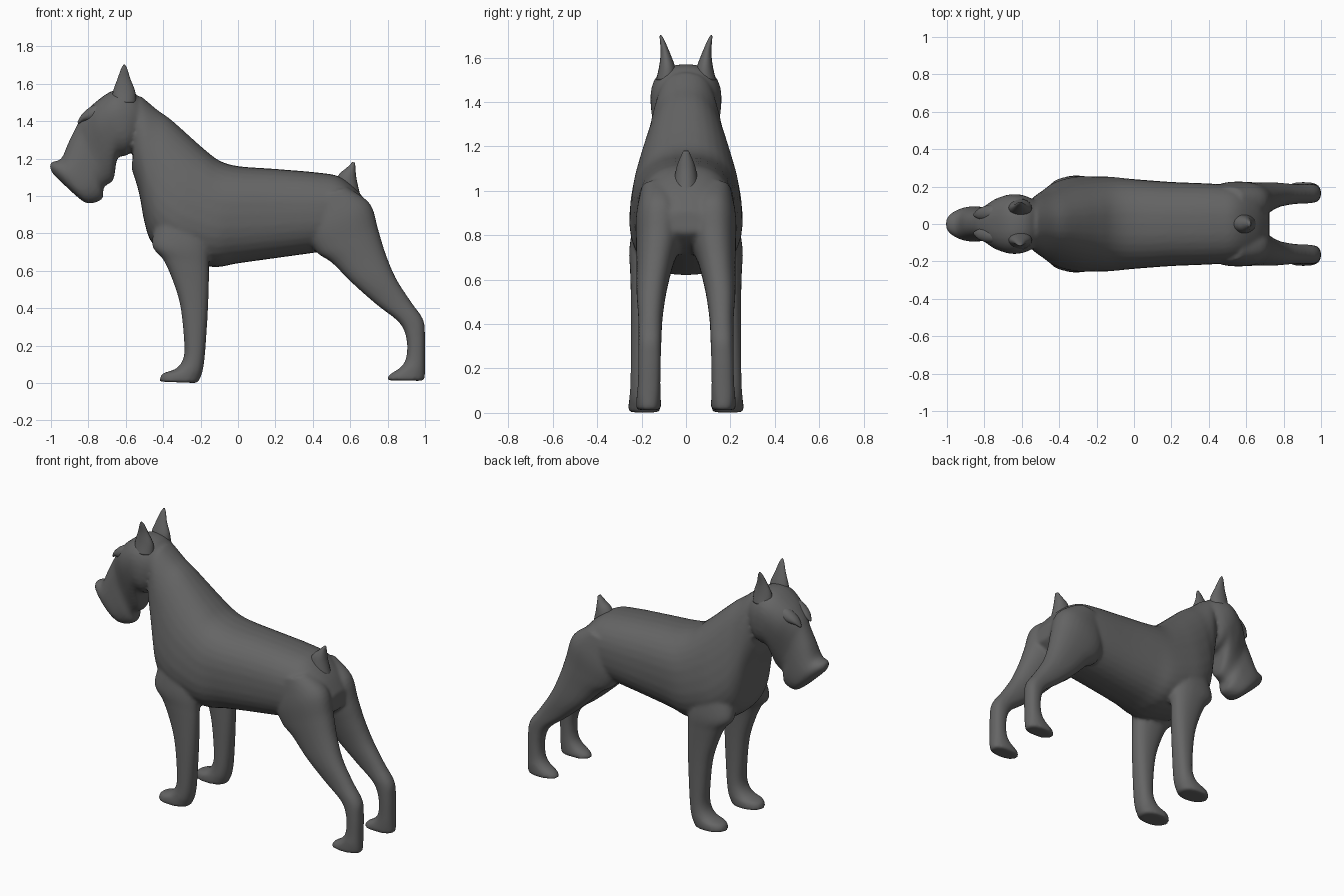
import bpy, bmesh, math
from mathutils import Vector

coat = bpy.data.materials.new("dark grey coat")
coat.diffuse_color = (0.13, 0.13, 0.13, 1)


def catmull(a, b, c, d, t):
    return [0.5 * (2 * q + (r - p) * t + (2 * p - 5 * q + 4 * r - s) * t * t
                   + (3 * q - p - 3 * r + s) * t ** 3) for p, q, r, s in zip(a, b, c, d)]


def loft(bm, rows, n=2.3, side=1, seg=32, steps=5):
    """Skin through rings; row = x1, z1, x2, z2 (ends in side view), half width, y centre, taper."""
    rows = [tuple(r) + (0,) * (7 - len(r)) for r in rows]
    dense = []
    for i in range(len(rows) - 1):
        p = rows[max(i - 1, 0)]
        s = rows[min(i + 2, len(rows) - 1)]
        dense += [catmull(p, rows[i], rows[i + 1], s, k / steps) for k in range(steps)]
    dense.append(rows[-1])
    rings = []
    for x1, z1, x2, z2, w, y0, k in dense:
        ring = []
        for j in range(seg):
            a = 2 * math.pi * j / seg
            c, s = math.cos(a), math.sin(a)
            c = math.copysign(abs(c) ** (2 / n), c)
            s = math.copysign(abs(s) ** (2 / n), s)
            ring.append(bm.verts.new(((x1 + x2) / 2 + c * (x2 - x1) / 2,
                                      side * (y0 + w * s * (1 - k * c)),
                                      (z1 + z2) / 2 + c * (z2 - z1) / 2)))
        rings.append(ring)
    for r, q in zip(rings, rings[1:]):
        for j in range(seg):
            m = (j + 1) % seg
            bm.faces.new((r[j], r[m], q[m], q[j]))
    bm.faces.new(rings[0][::-1])
    bm.faces.new(rings[-1])


def finish(bm, name, blend=False):
    bmesh.ops.recalc_face_normals(bm, faces=bm.faces[:])
    for f in bm.faces:
        f.smooth = True
    me = bpy.data.meshes.new(name)
    bm.to_mesh(me)
    bm.free()
    me.materials.append(coat)
    ob = bpy.data.objects.new(name, me)
    bpy.context.collection.objects.link(ob)
    if blend:
        r = ob.modifiers.new("merge", 'REMESH')
        r.mode = 'VOXEL'
        r.voxel_size = 0.011
        r.use_smooth_shade = True
        s = ob.modifiers.new("soften", 'SMOOTH')
        s.factor = 0.5
        s.iterations = 6
    return ob


# torso and neck, from rump to throat
torso = [(0.725, 0.81, 0.72, 0.91, 0.09), (0.66, 0.76, 0.655, 1.01, 0.16),
         (0.55, 0.72, 0.55, 1.10, 0.20), (0.43, 0.70, 0.43, 1.125, 0.215),
         (0.2, 0.668, 0.2, 1.145, 0.225), (0, 0.64, 0, 1.16, 0.24),
         (-0.12, 0.62, -0.10, 1.19, 0.25, 0, 0.08), (-0.24, 0.64, -0.18, 1.25, 0.25, 0, 0.15),
         (-0.36, 0.67, -0.27, 1.33, 0.242, 0, 0.2), (-0.46, 0.75, -0.36, 1.41, 0.215, 0, 0.2),
         (-0.50, 0.86, -0.43, 1.46, 0.185, 0, 0.15), (-0.53, 1.02, -0.49, 1.51, 0.16, 0, 0.1),
         (-0.57, 1.15, -0.52, 1.535, 0.135)]
front_leg = [(-0.43, 0.88, -0.18, 0.92, 0.08, 0.15), (-0.46, 0.74, -0.155, 0.74, 0.08, 0.175),
             (-0.40, 0.66, -0.155, 0.63, 0.068, 0.184), (-0.35, 0.55, -0.155, 0.54, 0.063, 0.186),
             (-0.31, 0.42, -0.16, 0.40, 0.061, 0.187), (-0.29, 0.25, -0.17, 0.24, 0.061, 0.188),
             (-0.29, 0.14, -0.18, 0.12, 0.063, 0.188), (-0.33, 0.078, -0.19, 0.06, 0.067, 0.188),
             (-0.405, 0.05, -0.20, 0.03, 0.071, 0.188), (-0.42, 0.008, -0.215, 0.0, 0.071, 0.188)]
hind_leg = [(0.40, 0.98, 0.58, 1.05, 0.07, 0.13), (0.38, 0.80, 0.705, 0.96, 0.105, 0.12),
            (0.42, 0.70, 0.75, 0.82, 0.10, 0.125), (0.50, 0.645, 0.79, 0.69, 0.083, 0.14),
            (0.61, 0.535, 0.845, 0.56, 0.068, 0.155), (0.74, 0.42, 0.925, 0.435, 0.055, 0.16),
            (0.86, 0.325, 0.99, 0.34, 0.052, 0.162), (0.90, 0.24, 1.0, 0.25, 0.051, 0.164),
            (0.90, 0.14, 1.0, 0.13, 0.051, 0.166), (0.87, 0.085, 1.0, 0.07, 0.054, 0.168),
            (0.81, 0.045, 1.0, 0.035, 0.056, 0.168), (0.795, 0.014, 0.995, 0.012, 0.056, 0.168)]
# skull, then muzzle and hanging beard to the nose
head = [(-0.55, 1.25, -0.50, 1.50, 0.12), (-0.60, 1.215, -0.57, 1.56, 0.152),
        (-0.645, 1.20, -0.665, 1.565, 0.158, 0, -0.1), (-0.665, 1.09, -0.765, 1.50, 0.128, 0, -0.3),
        (-0.70, 1.06, -0.83, 1.43, 0.098, 0, -0.15), (-0.72, 1.04, -0.86, 1.38, 0.087),
        (-0.725, 0.985, -0.905, 1.29, 0.091), (-0.79, 0.96, -0.945, 1.20, 0.094),
        (-0.84, 0.98, -0.99, 1.185, 0.08), (-0.94, 1.07, -1.005, 1.17, 0.05),
        (-0.99, 1.12, -1.005, 1.15, 0.025)]

bm = bmesh.new()
loft(bm, torso, n=2.4)
loft(bm, head, n=2.4)
for side in (1, -1):
    loft(bm, front_leg, side=side)
    loft(bm, hind_leg, side=side)
finish(bm, "body_head_and_legs", blend=True)

# docked tail
bm = bmesh.new()
loft(bm, [(0.50, 1.04, 0.66, 0.98, 0.06), (0.54, 1.115, 0.637, 1.075, 0.045),
          (0.58, 1.15, 0.63, 1.12, 0.032), (0.612, 1.182, 0.626, 1.178, 0.012)], n=2, seg=20)
finish(bm, "tail")

# pointed ears and eyebrow tufts on both sides
ear = [(-0.675, 1.50, -0.545, 1.50, 0.05, 0.085), (-0.668, 1.56, -0.55, 1.56, 0.036, 0.085),
       (-0.645, 1.625, -0.575, 1.625, 0.02, 0.094), (-0.625, 1.68, -0.592, 1.68, 0.01, 0.108),
       (-0.612, 1.702, -0.604, 1.702, 0.003, 0.115)]
brow = [(-0.74, 1.40, -0.72, 1.50, 0.04, 0.065), (-0.785, 1.40, -0.78, 1.482, 0.04, 0.06),
        (-0.825, 1.40, -0.832, 1.44, 0.028, 0.055), (-0.853, 1.385, -0.858, 1.395, 0.008, 0.05)]
for side, label in ((1, "left"), (-1, "right")):
    for rows, part in ((ear, "ear"), (brow, "eyebrow")):
        bm = bmesh.new()
        loft(bm, rows, n=2, side=side, seg=20)
        finish(bm, part + "_" + label)
